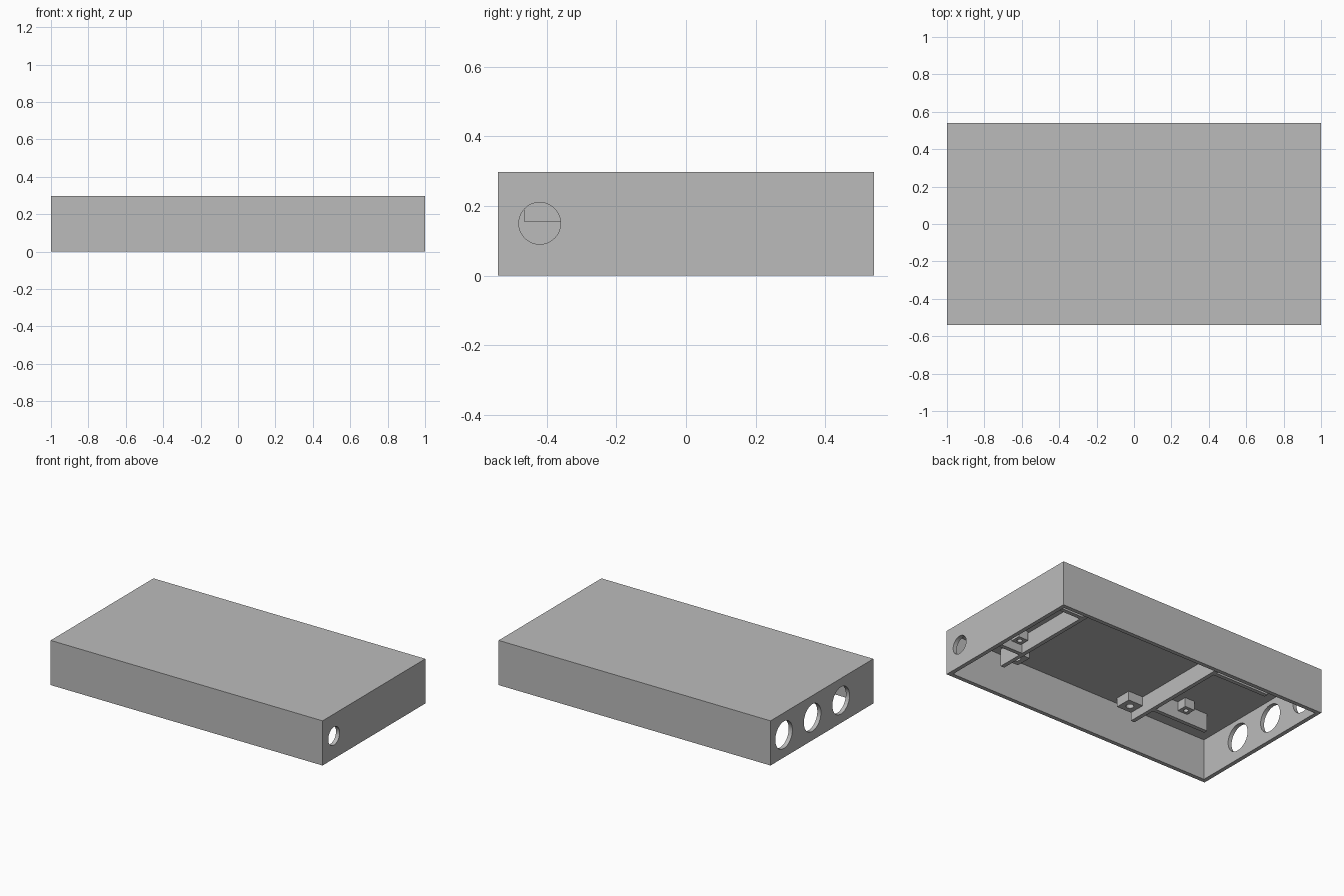
import bpy
import math

old = bpy.data.objects.get("Cube")
if old:
    bpy.data.objects.remove(old, do_unlink=True)

L, W, H, T = 2.0, 1.08, 0.297, 0.027   # length, width, height, wall
CEIL = H - T                           # underside of the top panel
RIB_Z = 0.155                          # lower edge of the ribs
POST_Z = 0.21                          # lower end of the standoffs

grey = bpy.data.materials.new("plain grey")
grey.use_nodes = True
colour = (0.5, 0.5, 0.5, 1)
grey.diffuse_color = colour
grey.node_tree.nodes["Principled BSDF"].inputs["Base Color"].default_value = colour


def box(name, x, y, z):
    """Box from three (low, high) ranges."""
    spans = (x, y, z)
    bpy.ops.mesh.primitive_cube_add(size=1, location=[(a + b) / 2 for a, b in spans])
    ob = bpy.context.object
    ob.name = name
    ob.scale = [b - a for a, b in spans]
    bpy.ops.object.transform_apply(location=False, rotation=False, scale=True)
    ob.data.materials.append(grey)
    return ob


def rod(radius, depth, loc, along_x=False):
    bpy.ops.mesh.primitive_cylinder_add(
        vertices=48, radius=radius, depth=depth, location=loc,
        rotation=(0, math.pi / 2 if along_x else 0, 0))
    return bpy.context.object


def cut(ob, cutter):
    """Subtract the cutter and throw it away."""
    cutter.hide_render = True
    mod = ob.modifiers.new("cut", 'BOOLEAN')
    mod.operation = 'DIFFERENCE'
    mod.solver = 'EXACT'
    mod.object = cutter
    bpy.ops.object.select_all(action='DESELECT')
    bpy.context.view_layer.objects.active = ob
    ob.select_set(True)
    bpy.ops.object.modifier_apply(modifier=mod.name)
    bpy.data.objects.remove(cutter, do_unlink=True)


def smooth(ob):
    bpy.ops.object.select_all(action='DESELECT')
    bpy.context.view_layer.objects.active = ob
    ob.select_set(True)
    bpy.ops.object.shade_smooth_by_angle(angle=math.radians(30))


# Case: open-bottomed box with round ports in both ends
case = box("case", (-L / 2, L / 2), (-W / 2, W / 2), (0, H))
cut(case, box("cavity", (-L / 2 + T, L / 2 - T), (-W / 2 + T, W / 2 - T), (-0.1, CEIL)))
cut(case, rod(0.06, 0.2, (L / 2, -0.42, 0.15), True))
for y in (0.4, 0.1, -0.2):
    cut(case, rod(0.09, 0.2, (-L / 2, y, 0.15), True))
smooth(case)

# Cross ribs under the top panel
top = CEIL + 0.005
for name, x in (("cross_rib_left", 0.63), ("cross_rib_right", -0.38)):
    box(name, (x - T / 2, x + T / 2), (-0.465, 0.465), (RIB_Z, top))


def standoff(name, x, y, size):
    h = size / 2
    post = box(name, (x - h, x + h), (y - h, y + h), (POST_Z, top))
    cut(post, rod(size * 0.22, 0.08, (x, y, POST_Z)))
    smooth(post)


# Long ribs and screw standoffs, mirrored front to back
for side, s in (("front", -1), ("back", 1)):
    y = s * 0.28
    ys = (y - T / 2, y + T / 2)
    box(side + "_long_rib_right", (-0.79, -0.38), ys, (RIB_Z, top))
    box(side + "_long_rib_left", (0.63, 0.8), ys, (RIB_Z, top))
    standoff(side + "_board_standoff_left", 0.565, s * 0.41, 0.108)
    standoff(side + "_board_standoff_right", -0.312, s * 0.41, 0.108)
    standoff(side + "_small_standoff_right", -0.60, s * 0.235, 0.072)
    standoff(side + "_small_standoff_left", 0.69, s * 0.235, 0.072)
